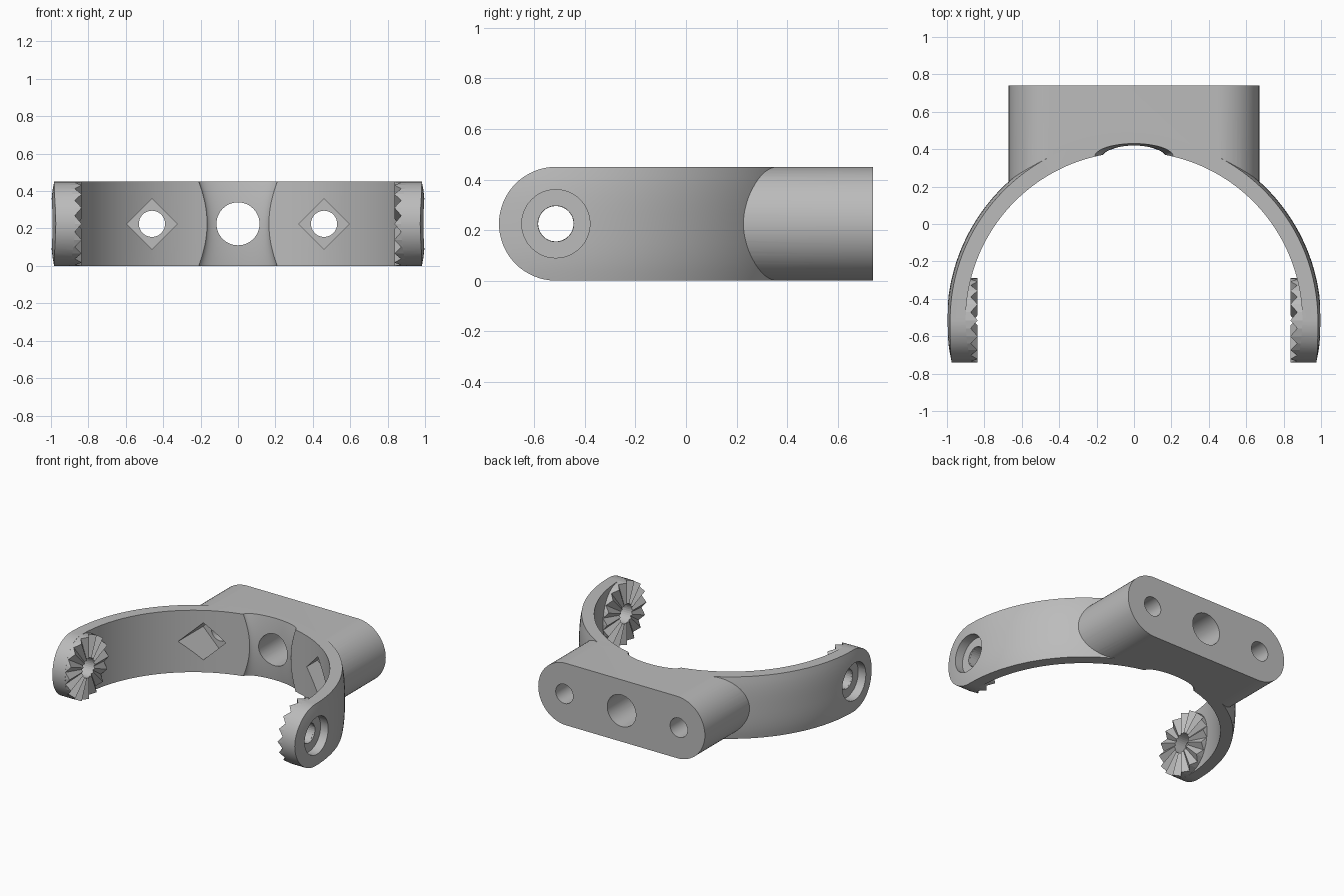
import bpy, bmesh
from math import sin, cos, pi, radians
from mathutils import Matrix, Vector

H = 0.45            # height of the part
R = H / 2           # radius of every rounded end
PIVOT_Y = -0.515    # arc centre and pivot line

cube = bpy.data.objects.get("Cube")
if cube:
    bpy.data.objects.remove(cube)

grey = bpy.data.materials.new("plain grey")
grey.use_nodes = True
grey.diffuse_color = (0.5, 0.5, 0.5, 1)
grey.node_tree.nodes["Principled BSDF"].inputs["Base Color"].default_value = (0.5, 0.5, 0.5, 1)


def make(name, bm):
    bmesh.ops.recalc_face_normals(bm, faces=bm.faces)
    mesh = bpy.data.meshes.new(name)
    bm.to_mesh(mesh)
    bm.free()
    mesh.materials.append(grey)
    ob = bpy.data.objects.new(name, mesh)
    bpy.context.collection.objects.link(ob)
    return ob


def loft(name, rings):
    """Skin closed rings of points and cap both ends."""
    bm = bmesh.new()
    rows = [[bm.verts.new(p) for p in ring] for ring in rings]
    n = len(rows[0])
    for a, b in zip(rows, rows[1:]):
        for i in range(n):
            j = (i + 1) % n
            bm.faces.new((a[i], a[j], b[j], b[i]))
    bm.faces.new(rows[0])
    bm.faces.new(rows[-1])
    return make(name, bm)


def circle(r, n, cx=0, cy=0, phase=0):
    return [(cx + r * cos(2 * pi * i / n + phase), cy + r * sin(2 * pi * i / n + phase)) for i in range(n)]


def prism(name, outline, axis, lo, hi):
    """Extrude a 2D outline along x (y, z), y (x, z) or z (x, y)."""
    place = {"x": lambda u, v, t: (t, u, v),
             "y": lambda u, v, t: (u, t, v),
             "z": lambda u, v, t: (u, v, t)}[axis]
    return loft(name, [[place(u, v, t) for u, v in outline] for t in (lo, hi)])


def stadium(a, b, n=32):
    """Slot outline with rounded ends centred at a and b."""
    right = [(b + R * cos(t), R + R * sin(t)) for t in (-pi / 2 + pi * i / n for i in range(n + 1))]
    left = [(a + R * cos(t), R + R * sin(t)) for t in (pi / 2 + pi * i / n for i in range(n + 1))]
    return right + left


def boolean(target, tool, operation="DIFFERENCE"):
    mod = target.modifiers.new("cut", "BOOLEAN")
    mod.operation, mod.solver, mod.object = operation, "EXACT", tool
    bpy.context.view_layer.objects.active = target
    bpy.ops.object.modifier_apply(modifier=mod.name)
    bpy.data.objects.remove(tool)


# Arched yoke: a slightly barrelled disc, trimmed to rounded arm ends
levels = [-1 + i / 6 for i in range(13)]
yoke = loft("yoke", [[(x, y, R + R * t) for x, y in circle(1 - 0.017 * abs(t) ** 3, 192, 0, PIVOT_Y)]
                     for t in levels])
boolean(yoke, prism("arm_trim", stadium(PIVOT_Y, 1.5), "x", -1.2, 1.2), "INTERSECT")

# Mounting block with rounded sides
boolean(yoke, prism("block", stadium(-0.445, 0.445), "y", 0, 0.74), "UNION")

# Open the inside of the arch, then the waisted relief at its middle
boolean(yoke, prism("arch_opening", circle(0.9, 192, 0, PIVOT_Y), "z", -0.1, H + 0.1))
relief = []
for i in range(17):
    t = -1.1 + 2.2 * i / 16
    s = 1 - 0.2 * (1 - t * t)
    relief.append([(x * s, 0.36 + y * s / 3, R + R * t) for x, y in circle(0.21, 64)])
boolean(yoke, loft("relief", relief))

# Centre hole, bolt holes and square nut pockets
boolean(yoke, prism("centre_hole", circle(0.115, 48, 0, R), "y", 0, 1))
for side in (-1, 1):
    x = side * 0.46
    boolean(yoke, prism("bolt_hole", circle(0.07, 40, x, R), "y", 0, 1))
    boolean(yoke, prism("nut_pocket", circle(0.135, 4, x, R), "y", 0, 0.45))
    # Pivot hole and its counterbore
    pivot = circle(0.071, 40, PIVOT_Y, R)
    recess = circle(0.135, 48, PIVOT_Y, R)
    boolean(yoke, prism("pivot_hole", pivot, "x", *sorted((side * 0.7, side * 1.2))))
    boolean(yoke, prism("counterbore", recess, "x", *sorted((side * 0.93, side * 1.2))))

bpy.ops.object.select_all(action="DESELECT")
yoke.select_set(True)
bpy.context.view_layer.objects.active = yoke
bpy.ops.object.shade_smooth_by_angle(angle=radians(30))


# Toothed locking discs on the inner faces of the arms
def toothed_disc(name, side, teeth=16):
    bm = bmesh.new()
    n = teeth * 2
    outer, inner, back_out, back_in = [], [], [], []
    for i in range(n):
        a = 2 * pi * i / n
        valley = i % 2

        def point(r, x):
            return bm.verts.new((side * x, PIVOT_Y + r * cos(a), R + r * sin(a)))
        outer.append(point(R, 0.836 + 0.037 * valley))
        inner.append(point(0.07, 0.836 + 0.012 * valley))
        back_out.append(point(R, 0.9))
        back_in.append(point(0.07, 0.92))
    for i in range(n):
        j = (i + 1) % n
        for a, b in ((outer, inner), (inner, back_in), (back_in, back_out), (back_out, outer)):
            bm.faces.new((a[i], a[j], b[j], b[i]))
    return make(name, bm)


toothed_disc("left_toothed_disc", 1)
toothed_disc("right_toothed_disc", -1)
